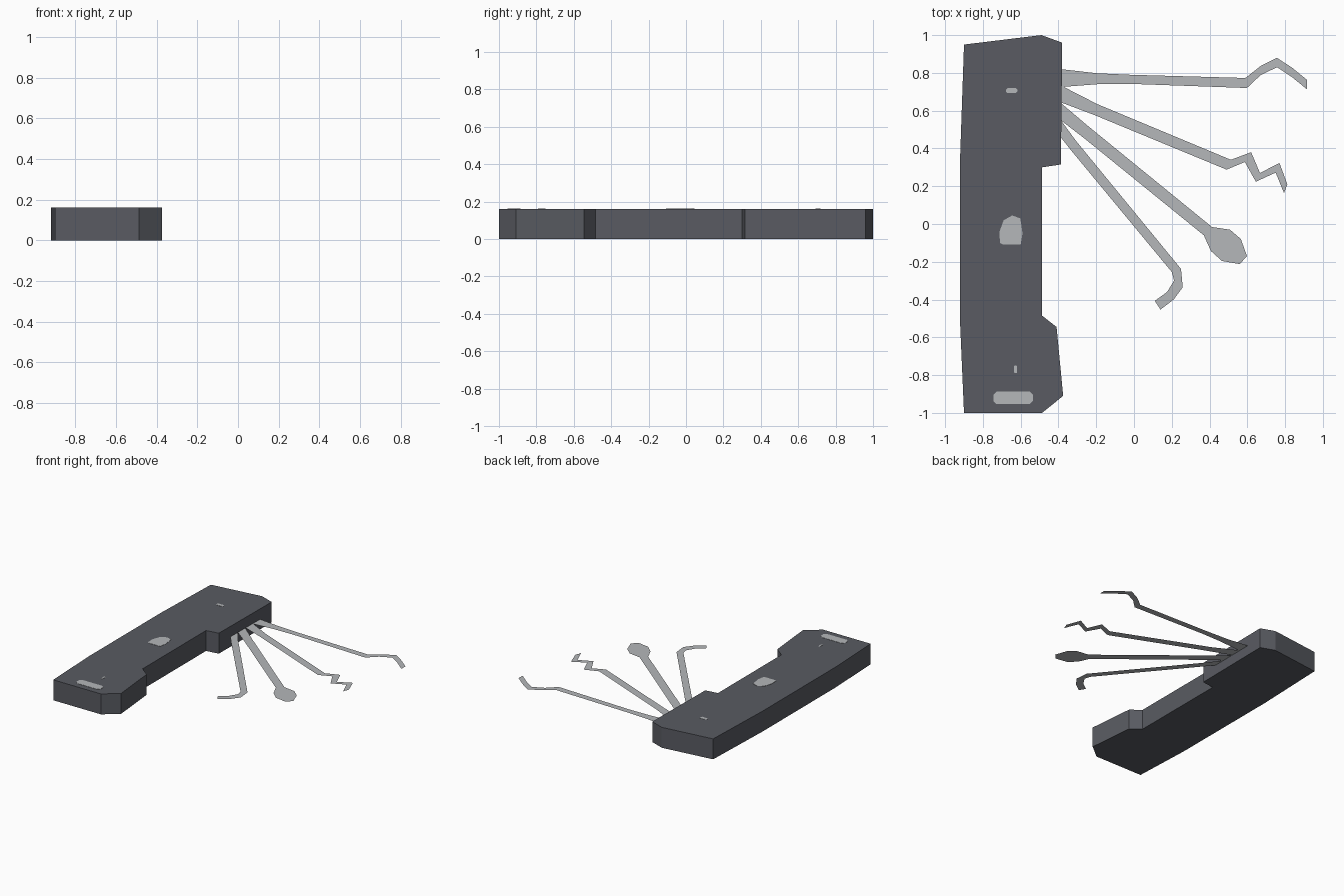
import bpy, bmesh

if "Cube" in bpy.data.objects:
    bpy.data.objects.remove(bpy.data.objects["Cube"])


def material(name, rgb):
    m = bpy.data.materials.new(name)
    m.diffuse_color = (*rgb, 1)
    m.use_nodes = True
    m.node_tree.nodes["Principled BSDF"].inputs["Base Color"].default_value = m.diffuse_color
    return m


DARK = material("dark grey", (0.10, 0.105, 0.122))
STEEL = material("light steel", (0.46, 0.475, 0.49))


def finish(bm, name, mat):
    bmesh.ops.recalc_face_normals(bm, faces=bm.faces)
    mesh = bpy.data.meshes.new(name)
    bm.to_mesh(mesh)
    bm.free()
    mesh.materials.append(mat)
    bpy.context.collection.objects.link(bpy.data.objects.new(name, mesh))


def prism(name, outline, z0, z1, mat):
    """Extrude a flat outline from z0 to z1."""
    bm = bmesh.new()
    face = bm.faces.new([bm.verts.new((x, y, z0)) for x, y in outline])
    top = bmesh.ops.extrude_face_region(bm, geom=[face])["geom"]
    verts = [v for v in top if isinstance(v, bmesh.types.BMVert)]
    bmesh.ops.translate(bm, verts=verts, vec=(0, 0, z1 - z0))
    finish(bm, name, mat)


def blade(name, upper, lower, z=0.078):
    """Flat sheet strip between two matching edges."""
    bm = bmesh.new()
    a = [bm.verts.new((x, y, z)) for x, y in upper]
    b = [bm.verts.new((x, y, z)) for x, y in lower]
    for i in range(len(a) - 1):
        bm.faces.new((b[i], b[i + 1], a[i + 1], a[i]))
    finish(bm, name, STEEL)


def chamfered(cx, cy, w, h, c):
    """Rectangle outline with cut corners."""
    x, y = w / 2, h / 2
    pts = [(x, y - c), (x - c, y), (c - x, y), (-x, y - c),
           (-x, c - y), (c - x, -y), (x - c, -y), (x, c - y)]
    return [(cx + px, cy + py) for px, py in pts]


# Handle body
H = 0.16
prism("handle", [(-.90, .95), (-.49, 1.0), (-.38, .96), (-.387, .315), (-.487, .30),
                 (-.487, -.485), (-.41, -.545), (-.375, -.91), (-.487, -1.0),
                 (-.90, -1.0), (-.92, -.54), (-.92, .37)], 0, H, DARK)

# Light plates on the handle top
prism("centre_plate", [(-.71, -.10), (-.695, -.108), (-.60, -.108), (-.59, -.05), (-.602, .03),
                       (-.645, .045), (-.69, .02), (-.712, -.04)], H - .001, H + .002, STEEL)
for name, shape in (("end_plate", (-.64, -.92, .21, .068, .018)),
                    ("small_plate", (-.648, .706, .06, .026, .008)),
                    ("mark_plate", (-.627, -.77, .014, .04, .003))):
    prism(name, chamfered(*shape), H - .001, H + .002, STEEL)

# Folding picks, fanned out of the handle side
blade("bent_pick",
      [(-.39, .82), (-.195, .798), (-.02, .79), (.59, .773), (.67, .836), (.757, .88), (.84, .825), (.917, .762)],
      [(-.39, .725), (-.195, .74), (-.02, .742), (.598, .72), (.67, .788), (.757, .83), (.836, .778), (.917, .712)])
blade("zigzag_pick",
      [(-.39, .735), (-.195, .635), (.513, .34), (.62, .38), (.667, .27), (.77, .323), (.812, .21)],
      [(-.39, .645), (-.21, .577), (.49, .288), (.587, .328), (.645, .224), (.75, .272), (.794, .164)])
blade("paddle_pick",
      [(-.39, .643), (-.245, .52), (.413, -.016), (.508, -.03), (.566, -.08), (.598, -.17)],
      [(-.39, .551), (-.265, .455), (.37, -.06), (.407, -.143), (.466, -.196), (.56, -.212)])
blade("hook_pick",
      [(-.39, .553), (-.307, .44), (.249, -.238), (.258, -.335), (.21, -.40), (.14, -.453)],
      [(-.39, .462), (-.33, .386), (.20, -.254), (.212, -.30), (.175, -.36), (.11, -.407)])
